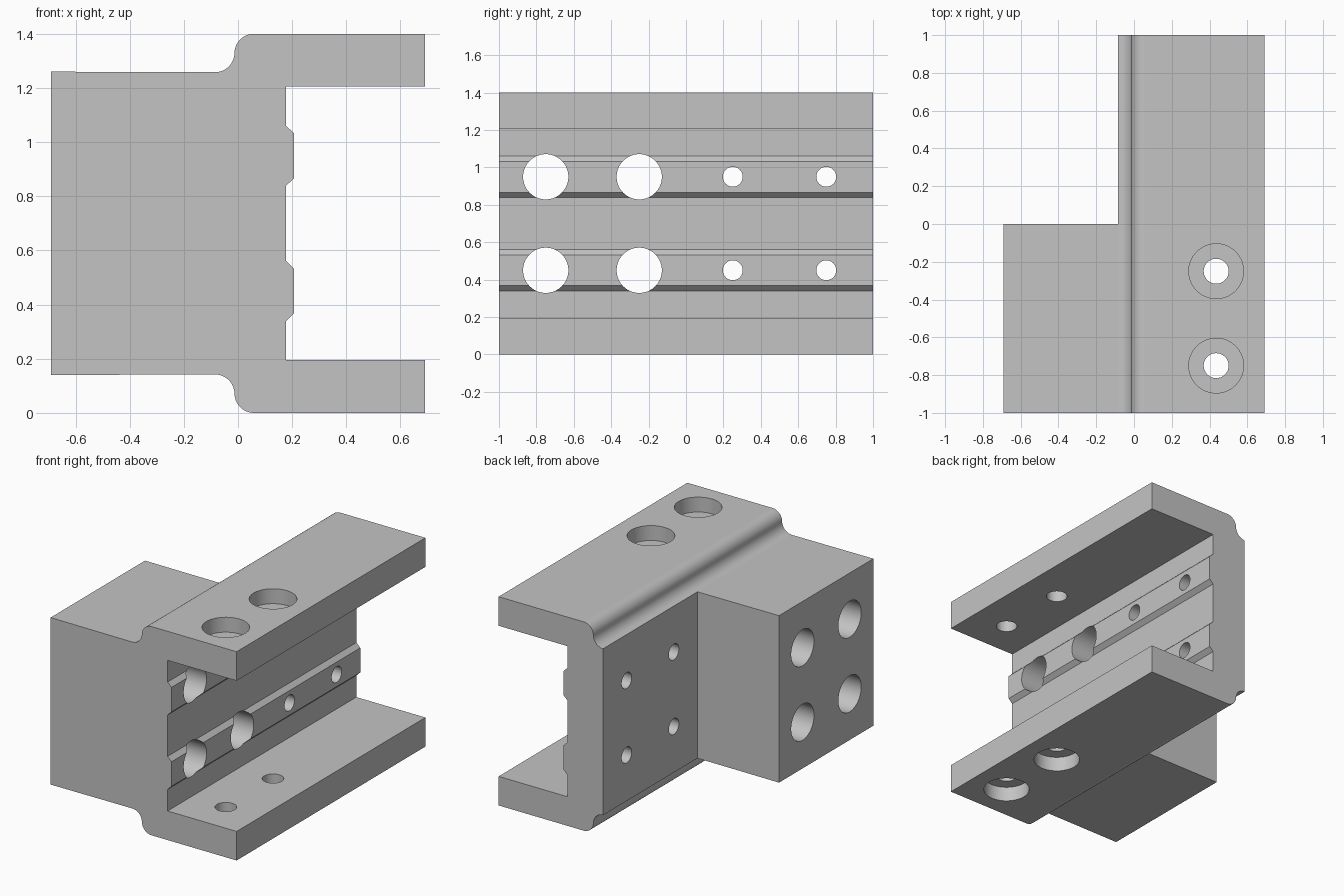
import bpy, bmesh
from math import sin, cos, pi, radians
from mathutils import Matrix

cube = bpy.data.objects.get("Cube")
if cube:
    bpy.data.objects.remove(cube, do_unlink=True)

grey = bpy.data.materials.new("machined_grey")
grey.use_nodes = True
COLOUR = (0.55, 0.55, 0.55, 1)
grey.diffuse_color = COLOUR
grey.node_tree.nodes["Principled BSDF"].inputs["Base Color"].default_value = COLOUR

HEIGHT, HALF_X, R = 1.4, 0.69, 0.072
STEP_X = -0.085                      # rear face of the channel wall


def make_object(name, bm):
    bmesh.ops.recalc_face_normals(bm, faces=bm.faces)
    mesh = bpy.data.meshes.new(name)
    bm.to_mesh(mesh)
    bm.free()
    mesh.materials.append(grey)
    obj = bpy.data.objects.new(name, mesh)
    bpy.context.collection.objects.link(obj)
    return obj


def arc(cx, cz, start, end, steps=14):
    return [(cx + R * cos(radians(start + (end - start) * i / steps)),
             cz + R * sin(radians(start + (end - start) * i / steps)))
            for i in range(steps + 1)]


def cut(target, cutter):
    """Subtract the cutter and discard it."""
    mod = target.modifiers.new("cut", 'BOOLEAN')
    mod.operation, mod.solver, mod.object = 'DIFFERENCE', 'EXACT', cutter
    bpy.context.view_layer.objects.active = target
    bpy.ops.object.modifier_apply(modifier=mod.name)
    bpy.data.objects.remove(cutter, do_unlink=True)


def drill(target, axis, centre, radius, depth):
    bm = bmesh.new()
    turn = Matrix.Rotation(pi / 2, 4, 'Y') if axis == 'X' else Matrix()
    bmesh.ops.create_cone(bm, cap_ends=True, segments=64, radius1=radius, radius2=radius,
                          depth=depth, matrix=Matrix.Translation(centre) @ turn)
    cut(target, make_object("drill_cutter", bm))


# Lower half of the cross-section: block, S-shaped step, flange, ribbed wall
flip = lambda pts: [(x, HEIGHT - z) for x, z in reversed(pts)]
lower = [(-HALF_X, 0.14)]
lower += arc(STEP_X, 0.14 - R + 0.002, 90, 0)
lower += arc(STEP_X + 2 * R, R, 180, 270)
lower += [(HALF_X, 0), (HALF_X, 0.195), (0.178, 0.195)]
lower += [(0.178, 0.34), (0.207, 0.368), (0.207, 0.533), (0.178, 0.561)]
profile = lower + flip(lower)

# Extrude along the full length
bm = bmesh.new()
face = bm.faces.new([bm.verts.new((x, -1, z)) for x, z in profile])
ext = bmesh.ops.extrude_face_region(bm, geom=[face])
bmesh.ops.translate(bm, vec=(0, 2, 0),
                    verts=[v for v in ext["geom"] if isinstance(v, bmesh.types.BMVert)])
bmesh.ops.dissolve_degenerate(bm, dist=0.0001, edges=bm.edges)
body = make_object("channel_bracket", bm)

# Remove the rear half of the block behind the wall
bm = bmesh.new()
bmesh.ops.create_cube(bm, size=2)
bmesh.ops.translate(bm, vec=(STEP_X - 1, 1, HEIGHT / 2), verts=bm.verts)
cut(body, make_object("notch_cutter", bm))

# Cross holes: wide through the block, narrow through the thin wall
for z in (0.45, 0.95):
    for y, radius in ((-0.75, 0.121), (-0.25, 0.121), (0.25, 0.053), (0.75, 0.053)):
        drill(body, 'X', (0, y, z), radius, 2)

# Flange holes, counterbored from the outside
for y in (-0.75, -0.25):
    drill(body, 'Z', (0.435, y, HEIGHT / 2), 0.066, 2)
    for z in (0, HEIGHT):
        drill(body, 'Z', (0.435, y, z), 0.145, 0.2)

# Smooth fillets and bores, crisp edges elsewhere
bpy.ops.object.select_all(action='DESELECT')
body.select_set(True)
bpy.context.view_layer.objects.active = body
bpy.ops.object.shade_smooth_by_angle(angle=radians(30))
weighted = body.modifiers.new("weighted_normals", 'WEIGHTED_NORMAL')
weighted.keep_sharp = True
